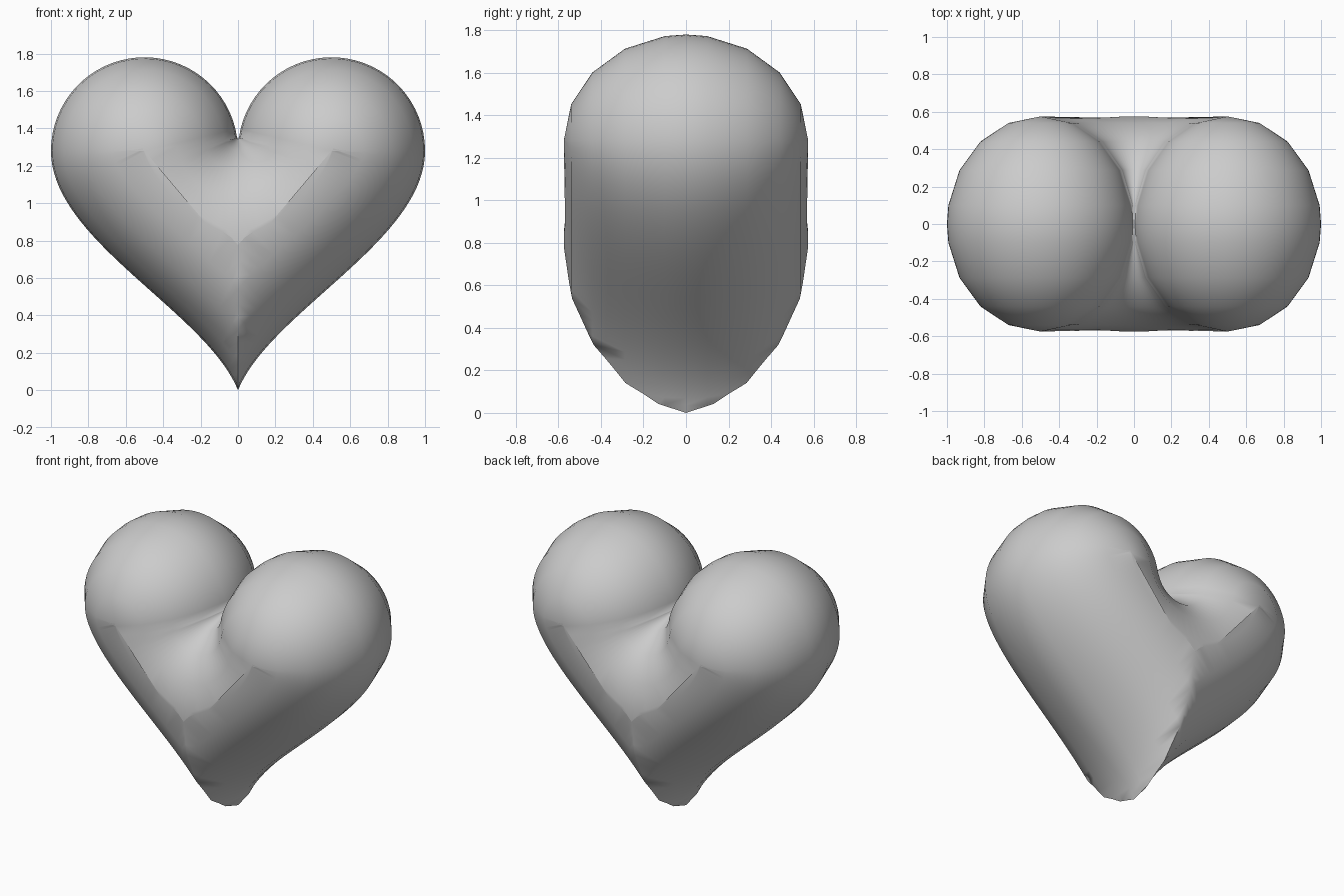
import bpy, bmesh
from math import sin, cos, pi, radians, atan2
from mathutils import Vector as V

if "Cube" in bpy.data.objects:
    bpy.data.objects.remove(bpy.data.objects["Cube"])

R, DEPTH = 0.5, 0.575                       # rounding radius in the outline plane, half depth
LOBE, NOTCH, TIP = V((0.5, 1.28)), V((0.0, 1.35)), V((0.0, 0.0))
LEVELS = [radians(a) for a in (0, 10, 30, 50, 70, 90)]
STEPS = [(R * (1 - cos(a)), DEPTH * sin(a)) for a in LEVELS]


def bezier(a, b, c, d, t):
    u = 1 - t
    p = a * u**3 + b * 3 * u * u * t + c * 3 * u * t * t + d * t**3
    q = (b - a) * u * u + (c - b) * 2 * u * t + (d - c) * t * t
    return p, q


def height(s):
    # faceted quarter-round profile
    for (s0, h0), (s1, h1) in zip(STEPS, STEPS[1:]):
        if s <= s1:
            return h0 + (h1 - h0) * (s - s0) / (s1 - s0)
    return DEPTH


# Rays of the right half: (outline point, inward direction, kind)
rays = []
start = atan2(NOTCH.y - LOBE.y, NOTCH.x - LOBE.x)
fan_end = start - pi
for i in range(12):                          # fan around the notch
    a = -pi / 2 + (fan_end + pi / 2) * i / 12
    rays.append((NOTCH, V((cos(a), sin(a))), "fan"))
for i in range(33):                          # round lobe
    a = start * (1 - i / 32)
    d = V((cos(a), sin(a)))
    p = LOBE + d * R
    rays.append((V((max(p.x, 0.0), p.y)), -d, "lobe"))
for i in range(1, 37):                       # flank sweeping to the tip
    p, q = bezier(V((1.0, 1.28)), V((1.0, 0.80)), V((0.17, 0.42)), TIP, i / 36)
    q.normalize()
    rays.append((p, V((q.y, -q.x)), "flank"))


def reach(p, n, kind):
    # how far a ray runs before another part of the outline is nearer
    if kind == "lobe":
        return R
    best = R
    for o, _, k in rays:
        if k == kind or k == "lobe":
            continue
        w = p - o
        if w.dot(n) < -1e-6:
            best = min(best, -0.98 * w.length_squared / (2 * w.dot(n)))
    if n.x < -1e-6:
        best = min(best, max(p.x, 0.0) / -n.x)
    return best


grid = []
for p, n, kind in rays:
    m = reach(p, n, kind)
    row = []
    for s, _ in STEPS:
        s = min(s, m)
        c = p + n * s
        row.append((max(c.x, 0.0) if c.x > 1e-5 else 0.0, -height(s), c.y))
    grid.append(row)

# Flat cap outline: innermost ends up to the first one on the centre line
cap = []
for i, row in enumerate(grid):
    e = row[-1]
    if not cap or (V(e) - V(cap[-1])).length > 0.002:
        cap.append(e)
    if rays[i][2] == "flank" and e[0] == 0.0:
        break

# Assemble the four mirrored quarters
bm = bmesh.new()
for sx in (1, -1):
    for sy in (1, -1):
        def vert(c):
            return bm.verts.new((c[0] * sx, c[1] * sy, c[2]))
        vs = [[vert(c) for c in row] for row in grid]
        flip = sx * sy < 0
        for a, b in zip(vs, vs[1:]):
            for k in range(len(STEPS) - 1):
                f = [a[k], b[k], b[k + 1], a[k + 1]]
                bm.faces.new(f[::-1] if flip else f)
        f = [vert(c) for c in cap]
        face = bm.faces.new(f[::-1] if flip else f)
        bmesh.ops.triangulate(bm, faces=[face])
bmesh.ops.remove_doubles(bm, verts=bm.verts, dist=0.0008)
bmesh.ops.dissolve_degenerate(bm, edges=bm.edges, dist=0.0001)
bmesh.ops.recalc_face_normals(bm, faces=bm.faces)

mesh = bpy.data.meshes.new("puffy_heart")
bm.to_mesh(mesh)
bm.free()
heart = bpy.data.objects.new("puffy_heart", mesh)
bpy.context.collection.objects.link(heart)
bpy.context.view_layer.objects.active = heart
heart.select_set(True)
bpy.ops.object.shade_smooth_by_angle(angle=radians(60))
